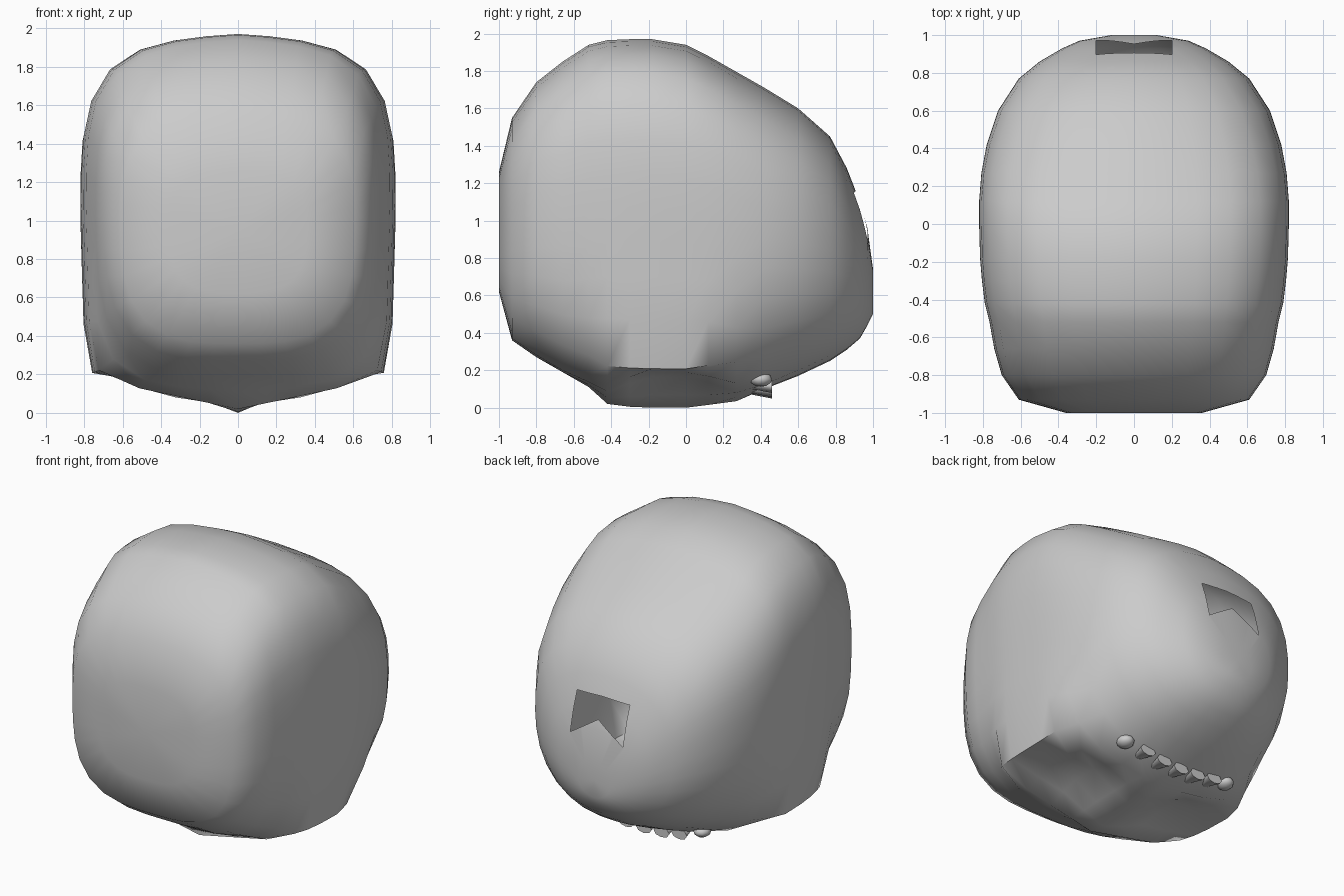
import bpy, bmesh, math
from mathutils import Vector

if "Cube" in bpy.data.objects:
    bpy.data.objects.remove(bpy.data.objects["Cube"])

SEG = 32

# Shell sections: y, half width, bottom, top, upper exponent, lower exponent, keel depth, dent
SECTIONS = [
    (-1.00, .36, .62, 1.26, 3.0, 3.0, 0, 0),
    (-.93, .61, .36, 1.55, 3.3, 3.2, 0, 0),
    (-.80, .70, .27, 1.74, 3.4, 3.3, 0, 0),
    (-.66, .74, .19, 1.85, 3.4, 3.6, 0, 0),
    (-.52, .765, .11, 1.94, 3.4, 5.0, .06, 0),
    (-.42, .79, .02, 1.965, 3.4, 12, .16, 0),
    (-.30, .805, .005, 1.97, 3.4, 14, .17, .06),
    (-.18, .815, .00, 1.97, 3.4, 14, .17, .10),
    (.00, .82, .00, 1.94, 3.4, 14, .17, .10),
    (.12, .82, .015, 1.88, 3.4, 10, .16, .06),
    (.27, .808, .035, 1.795, 3.3, 4.5, .10, 0),
    (.42, .78, .10, 1.71, 3.1, 2.7, 0, 0),
    (.60, .72, .17, 1.60, 2.9, 2.5, 0, 0),
    (.77, .61, .25, 1.45, 2.7, 2.4, 0, 0),
    (.86, .50, .31, 1.28, 2.6, 2.3, 0, 0),
    (.93, .38, .37, 1.10, 2.5, 2.2, 0, 0),
    (.97, .29, .44, .96, 2.4, 2.2, 0, 0),
    (1.00, .12, .50, .74, 2.2, 2.2, 0, 0),
]


def link_mesh(name, bm):
    bmesh.ops.recalc_face_normals(bm, faces=bm.faces)
    mesh = bpy.data.meshes.new(name)
    bm.to_mesh(mesh)
    bm.free()
    ob = bpy.data.objects.new(name, mesh)
    bpy.context.collection.objects.link(ob)
    return ob


def smooth(ob, deg):
    bpy.ops.object.select_all(action='DESELECT')
    ob.select_set(True)
    bpy.context.view_layer.objects.active = ob
    bpy.ops.object.shade_smooth_by_angle(angle=math.radians(deg))


def section(y, w, zb, zt, nu, nl, keel, dent):
    base = zb + keel
    mid = (base + zt) / 2
    h = (zt - base) / 2
    pts = []
    for i in range(SEG):
        a = 2 * math.pi * i / SEG
        c, s = math.cos(a), math.sin(a)
        n = nu if s >= 0 else nl
        r = (abs(c) ** n + abs(s) ** n) ** (-1 / n)
        u, v = r * c, r * s
        z = mid + h * v
        if v < 0:
            low = max(0, (-v - .6) / .4)
            z += low * (dent * math.sin(math.pi * min(1, abs(u))) ** 2 - keel * (1 - abs(u)))
            u *= 1 - .03 * abs(v)
        else:
            z -= .03 * min(1, 2 * abs(u)) * v * v * min(1, h)  # slight crown
        pts.append((w * u, y, z))
    return pts


# Rounded shell with a keeled underside
bm = bmesh.new()
rings = [[bm.verts.new(p) for p in section(*s)] for s in SECTIONS]
for r0, r1 in zip(rings, rings[1:]):
    for i in range(SEG):
        j = (i + 1) % SEG
        bm.faces.new((r0[i], r0[j], r1[j], r1[i]))
for ring in (rings[0], rings[-1]):
    hub = bm.verts.new(sum((v.co for v in ring), Vector()) / SEG)
    for i in range(SEG):
        bm.faces.new((ring[i], ring[(i + 1) % SEG], hub))
head = link_mesh("head_shell", bm)

# Bow-tie opening at the back
bm = bmesh.new()
outline = [(-.2, .89), (0, 1.02), (.2, .89), (.2, 1.15), (0, 1.16), (-.2, 1.15)]
near = [bm.verts.new((x, .75, z)) for x, z in outline]
far = [bm.verts.new((x, 1.2, z)) for x, z in outline]
bm.faces.new(near)
bm.faces.new(far)
for i in range(6):
    j = (i + 1) % 6
    bm.faces.new((near[i], near[j], far[j], far[i]))
cutter = link_mesh("opening_cutter", bm)
cutter.hide_render = True
mod = head.modifiers.new("opening", 'BOOLEAN')
mod.operation = 'DIFFERENCE'
mod.solver = 'EXACT'
mod.object = cutter
bpy.ops.object.select_all(action='DESELECT')
head.select_set(True)
bpy.context.view_layer.objects.active = head
bpy.ops.object.modifier_apply(modifier="opening")
bpy.data.objects.remove(cutter)

# Remove the pocket walls so the hole opens into the hollow shell
bm = bmesh.new()
bm.from_mesh(head.data)
bm.normal_update()
pocket = []
for f in bm.faces:
    c = f.calc_center_median()
    if abs(c.x) < .21 and .88 < c.z < 1.17 and c.y > .74 and (abs(f.normal.y) < .1 or c.y < .76):
        pocket.append(f)
bmesh.ops.delete(bm, geom=pocket, context='FACES')
bm.to_mesh(head.data)
bm.free()
smooth(head, 50)

# Row of small teeth under the back: beads at the ends, cones between
for k in range(-3, 4):
    x = k * .135
    z = .085 + .065 * (x / .4) ** 2
    if abs(k) == 3:
        bpy.ops.mesh.primitive_uv_sphere_add(segments=10, ring_count=6, radius=1, location=(x, .40, z))
        bpy.context.object.scale = (.055, .06, .04)
    else:
        bpy.ops.mesh.primitive_cone_add(vertices=8, radius1=.06, radius2=.022, depth=.12,
                                        location=(x, .40, z), rotation=(math.radians(90), 0, 0))
        bpy.context.object.scale = (1, .6, 1)
    tooth = bpy.context.object
    tooth.name = "tooth"
    smooth(tooth, 50)
